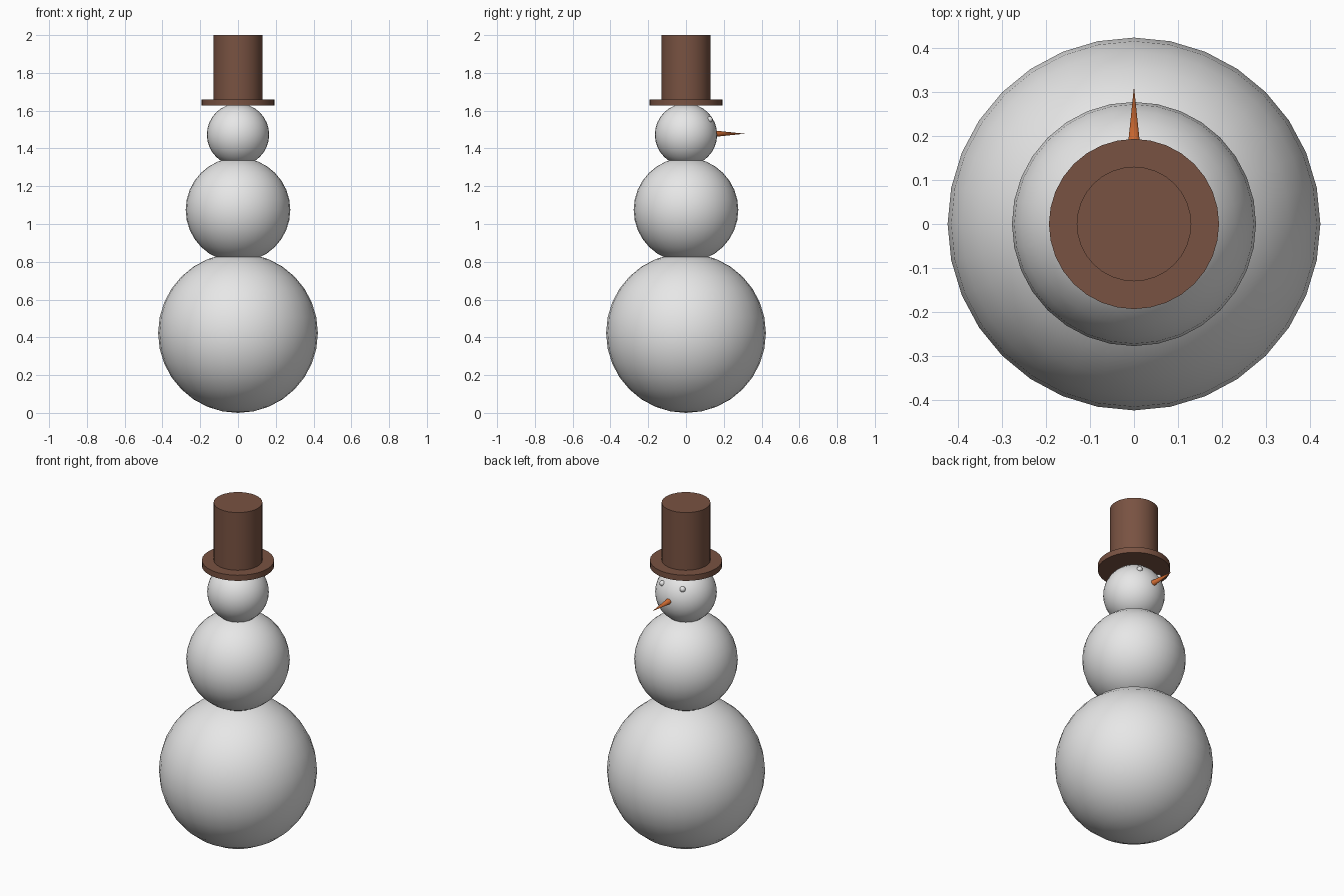
import bpy
import math

if "Cube" in bpy.data.objects:
    bpy.data.objects.remove(bpy.data.objects["Cube"])


def material(name, rgb):
    m = bpy.data.materials.new(name)
    m.diffuse_color = (*rgb, 1.0)
    m.use_nodes = True
    m.node_tree.nodes["Principled BSDF"].inputs["Base Color"].default_value = m.diffuse_color
    return m


SNOW = material("snow white", (0.8, 0.8, 0.8))
BROWN = material("hat brown", (0.19, 0.085, 0.054))
ORANGE = material("carrot orange", (0.6, 0.14, 0.03))


def finish(name, mat):
    ob = bpy.context.object
    ob.name = name
    ob.data.materials.append(mat)
    bpy.ops.object.shade_smooth_by_angle(angle=math.radians(35))
    return ob


def ball(name, radius, location, segments=32, rings=16):
    bpy.ops.mesh.primitive_uv_sphere_add(segments=segments, ring_count=rings,
                                         radius=radius, location=location)
    return finish(name, SNOW)


def disc(name, radius, z0, z1):
    bpy.ops.mesh.primitive_cylinder_add(vertices=32, radius=radius, depth=z1 - z0,
                                        location=(0, 0, (z0 + z1) / 2))
    return finish(name, BROWN)


# Three stacked snowballs
ball("bottom_ball", 0.423, (0, 0, 0.423))
ball("middle_ball", 0.277, (0, 0, 1.075))
ball("head_ball", 0.165, (0, 0, 1.473))

# Small eyes, on the +y side of the head
for side, name in ((-1, "left_eye"), (1, "right_eye")):
    ball(name, 0.016, (side * 0.066, 0.125, 1.553), 16, 8)

# Carrot nose pointing along +y
base, tip = 0.11, 0.312
bpy.ops.mesh.primitive_cone_add(vertices=32, radius1=0.021, radius2=0, depth=tip - base,
                                location=(0, (base + tip) / 2, 1.478),
                                rotation=(-math.pi / 2, 0, 0))
finish("carrot_nose", ORANGE)

# Top hat
disc("hat_brim", 0.193, 1.627, 1.66)
disc("hat_crown", 0.13, 1.65, 2.0)
